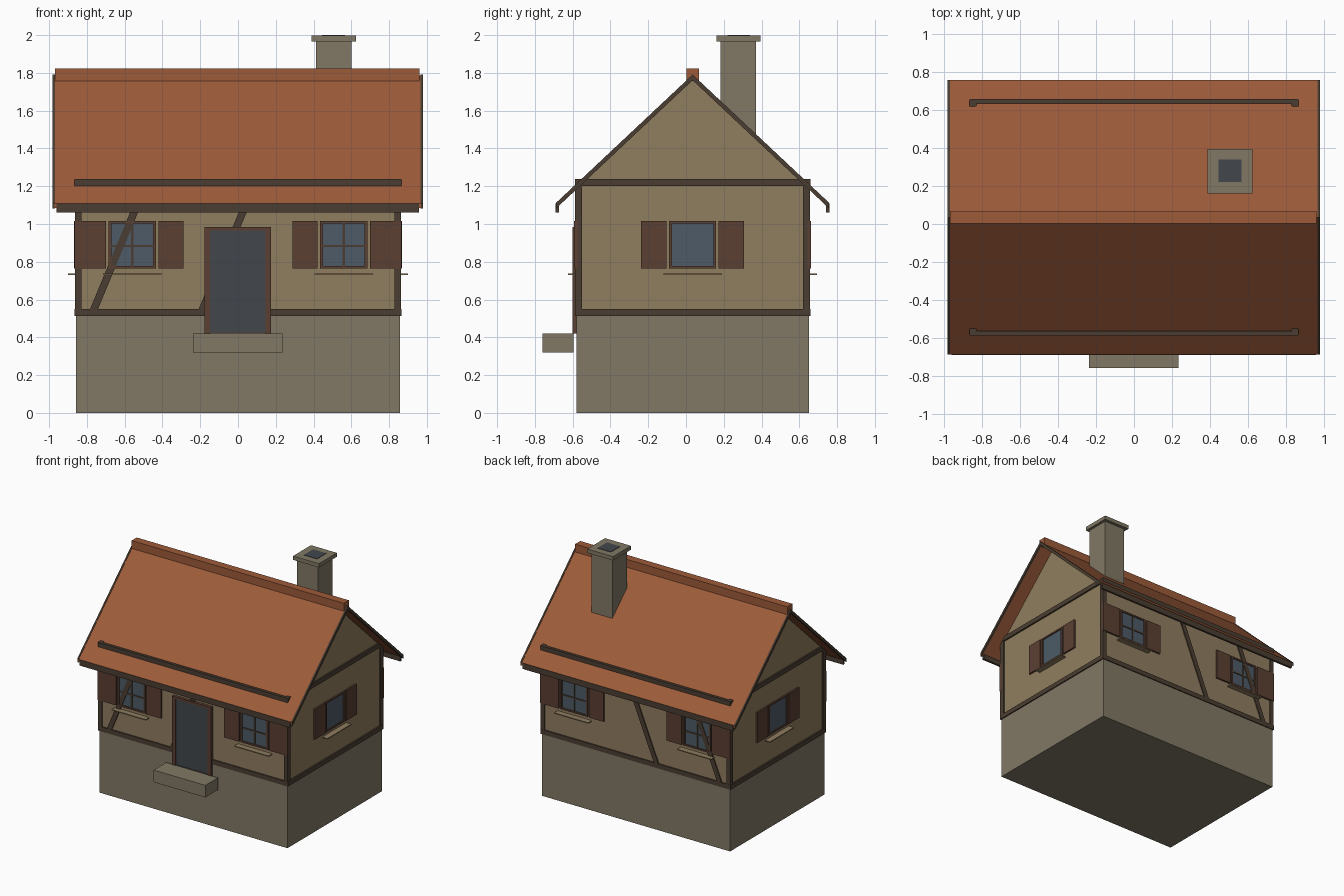
import bpy, bmesh, math
from mathutils import Matrix, Vector

if "Cube" in bpy.data.objects:
    bpy.data.objects.remove(bpy.data.objects["Cube"])

YC = 0.035            # house centre line in y
HX, HY = 0.853, 0.613  # half sizes of the walls


def mat(name, rgb):
    m = bpy.data.materials.new(name)
    m.diffuse_color = (*rgb, 1)
    m.use_nodes = True
    m.node_tree.nodes["Principled BSDF"].inputs["Base Color"].default_value = m.diffuse_color
    return m


STONE = mat("stone", (0.22, 0.19, 0.13))
PLASTER = mat("plaster", (0.28, 0.205, 0.115))
WOOD = mat("timber", (0.07, 0.048, 0.032))
SHUTTER = mat("shutter_wood", (0.105, 0.05, 0.032))
TILE = mat("tile", (0.34, 0.105, 0.042))
GLASS = mat("glass", (0.075, 0.105, 0.135))
DARK = mat("dark_grey", (0.055, 0.062, 0.072))


def finish(name, bm, m):
    bmesh.ops.recalc_face_normals(bm, faces=bm.faces)
    me = bpy.data.meshes.new(name)
    bm.to_mesh(me)
    bm.free()
    me.materials.append(m)
    ob = bpy.data.objects.new(name, me)
    bpy.context.collection.objects.link(ob)
    return ob


def box(name, x, y, z, m, xf=Matrix()):
    """Box from (min, max) ranges, optionally transformed."""
    c = [(r[0] + r[1]) / 2 for r in (x, y, z)]
    s = [r[1] - r[0] for r in (x, y, z)]
    bm = bmesh.new()
    bmesh.ops.create_cube(bm, size=1, matrix=xf @ Matrix.Translation(c) @ Matrix.Diagonal((*s, 1)))
    return finish(name, bm, m)


def prism(name, pts, axis, lo, hi, m):
    """Extrude a profile: (y, z) along x, or (x, z) along y."""
    bm = bmesh.new()
    at = (lambda p, t: (t, p[0], p[1])) if axis == 'x' else (lambda p, t: (p[0], t, p[1]))
    f = bm.faces.new([bm.verts.new(at(p, lo)) for p in pts])
    g = bmesh.ops.extrude_face_region(bm, geom=[f])
    d = Vector((hi - lo, 0, 0)) if axis == 'x' else Vector((0, hi - lo, 0))
    bmesh.ops.translate(bm, verts=[v for v in g["geom"] if isinstance(v, bmesh.types.BMVert)], vec=d)
    return finish(name, bm, m)


# Stone base and plaster walls with gables
box("stone_base", (-0.857, 0.857), (YC - 0.615, YC + 0.615), (0, 0.515), STONE)
prism("walls", [(YC - HY, 0.5), (YC + HY, 0.5), (YC + HY, 1.19), (YC, 1.765), (YC - HY, 1.19)],
      'x', -HX, HX, PLASTER)

# Timber frame: corner posts, sill and head beams, leaning braces
for sy in (-1, 1):
    y = sorted((YC + sy * 0.585, YC + sy * 0.622))
    for sx in (-1, 1):
        box("corner_post", sorted((sx * 0.829, sx * 0.864)), y, (0.515, 1.235), WOOD)
    for z in ((0.512, 0.55), (1.2, 1.238)):
        box("long_beam", (-0.865, 0.865), sorted((YC + sy * 0.6, YC + sy * 0.623)), z, WOOD)
    yb = sorted((YC + sy * 0.60, YC + sy * 0.622))
    for x0 in (-0.765, -0.19):
        prism("brace", [(x0 - 0.02, 0.545), (x0 + 0.022, 0.545), (x0 + 0.295, 1.205), (x0 + 0.253, 1.205)],
              'y', yb[0], yb[1], WOOD)
for sx in (-1, 1):
    for z in ((0.512, 0.55), (1.2, 1.238)):
        box("gable_beam", sorted((sx * 0.835, sx * 0.866)), (YC - 0.62, YC + 0.62), z, WOOD)


# Windows with frame, glass, bars, shutters and sill, built facing -y
def window(u, dist, angle, bars):
    xf = Matrix.Translation((0, YC, 0)) @ Matrix.Rotation(angle, 4, 'Z') @ Matrix.Translation((u, -dist, 0))
    z0, z1, h = 0.765, 1.015, 0.125
    box("glass", (-h, h), (-0.004, 0.01), (z0, z1), GLASS, xf)
    for s in (-1, 1):
        box("window_frame", sorted((s * 0.11, s * h)), (-0.012, 0.01), (z0, z1), SHUTTER, xf)
        box("shutter", sorted((s * 0.138, s * 0.272 if not bars or s * u < 0 else s * 0.305)),
            (-0.014, 0.006), (z0, z1), SHUTTER, xf)
    for z in ((z0, z0 + 0.013), (z1 - 0.013, z1)):
        box("window_frame", (-h, h), (-0.012, 0.01), z, SHUTTER, xf)
    if bars:
        box("window_bar", (-0.006, 0.006), (-0.009, 0), (z0, z1), WOOD, xf)
        box("window_bar", (-0.11, 0.11), (-0.009, 0), (0.878, 0.89), WOOD, xf)
    box("window_sill", (-0.155, 0.155), (-0.046, 0.005), (0.731, 0.739), PLASTER, xf)


for ang in (0, math.pi):
    for u in (-0.56, 0.56):
        window(u, HY, ang, True)
for ang in (math.pi / 2, -math.pi / 2):
    window(0, HX, ang, False)

# Door with frame and step
box("door", (-0.15, 0.15), (-0.597, -0.57), (0.425, 0.968), DARK)
for x in ((-0.178, -0.148), (0.145, 0.175)):
    box("door_post", x, (-0.602, -0.57), (0.42, 0.985), SHUTTER)
box("door_lintel", (-0.178, 0.175), (-0.602, -0.57), (0.965, 0.985), SHUTTER)
box("door_step", (-0.237, 0.235), (-0.76, -0.596), (0.32, 0.42), STONE)

# Roof slopes, verge boards, eaves boards and ridge
for s in (-1, 1):
    top = [(YC, 1.787), (YC + s * 0.723, 1.108)]
    prism("roof_slope", top + [(p[0], p[1] - 0.022) for p in reversed(top)], 'x', -0.972, 0.968, TILE)
    for x in (-0.982, 0.966):
        prism("verge_board", [(p[0], p[1] + 0.004) for p in top] + [(p[0], p[1] - 0.026) for p in reversed(top)],
              'x', x, x + 0.013, WOOD)
    box("eaves_board", (-0.962, 0.958), sorted((YC + s * 0.707, YC + s * 0.725)), (1.06, 1.108), WOOD)
box("ridge", (-0.97, 0.962), (0.002, 0.068), (1.757, 1.822), TILE)

# Chimney
box("chimney", (0.412, 0.602), (0.182, 0.37), (1.3, 1.967), STONE)
box("chimney_cap", (0.388, 0.624), (0.162, 0.395), (1.965, 1.997), STONE)
box("chimney_flue", (0.446, 0.566), (0.22, 0.34), (1.98, 2.0), DARK)
